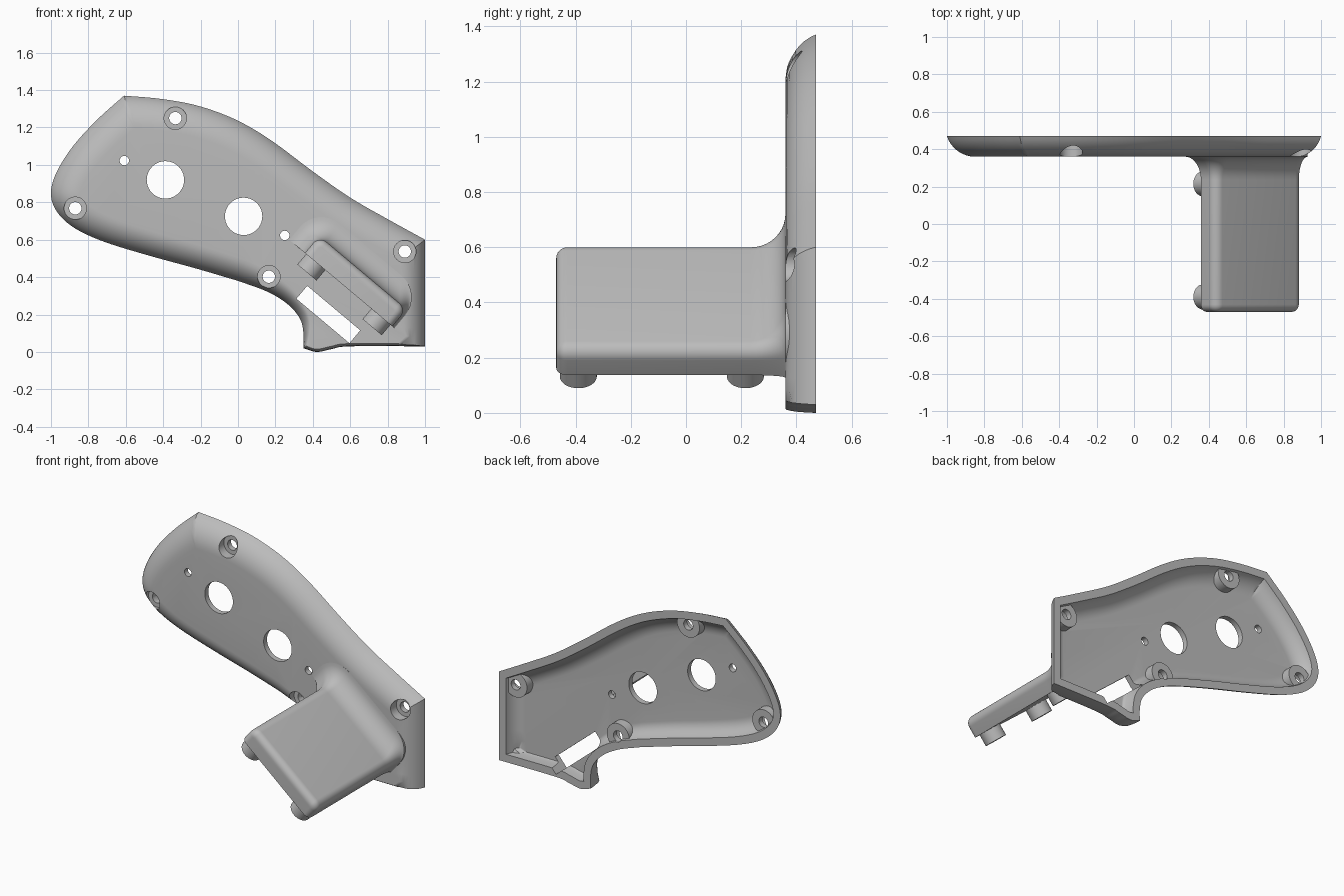
import bpy, bmesh
from math import sin, cos, radians, pi
from mathutils import Vector, Matrix

if "Cube" in bpy.data.objects:
    bpy.data.objects.remove(bpy.data.objects["Cube"])

BACK, FRONT, FLOOR = 0.47, 0.36, 0.395

grey = bpy.data.materials.new("plain grey")
grey.use_nodes = True
grey.diffuse_color = (0.5, 0.5, 0.5, 1)
grey.node_tree.nodes["Principled BSDF"].inputs["Base Color"].default_value = (0.5, 0.5, 0.5, 1)


def make_object(name, bm):
    bmesh.ops.recalc_face_normals(bm, faces=bm.faces)
    mesh = bpy.data.meshes.new(name)
    bm.to_mesh(mesh)
    bm.free()
    mesh.materials.append(grey)
    obj = bpy.data.objects.new(name, mesh)
    bpy.context.scene.collection.objects.link(obj)
    return obj


def loft(rings):
    """Skin closed rings of equal length and cap both ends."""
    bm = bmesh.new()
    loops = [[bm.verts.new(p) for p in ring] for ring in rings]
    for a, b in zip(loops, loops[1:]):
        for i in range(len(a)):
            j = (i + 1) % len(a)
            bm.faces.new((a[i], a[j], b[j], b[i]))
    bm.faces.new(loops[0])
    bm.faces.new(loops[-1])
    return bm


def cylinder(bm, start, end, radius, sides=40):
    start, end = Vector(start), Vector(end)
    axis = end - start
    turn = axis.to_track_quat('Z', 'Y').to_matrix().to_4x4()
    bmesh.ops.create_cone(bm, cap_ends=True, segments=sides, radius1=radius, radius2=radius,
                          depth=axis.length, matrix=Matrix.Translation((start + end) / 2) @ turn)


def spline(points, steps=6):
    pts = [Vector(p) for p in points]
    pts = [2 * pts[0] - pts[1]] + pts + [2 * pts[-1] - pts[-2]]
    out = []
    for a, b, c, d in zip(pts, pts[1:], pts[2:], pts[3:]):
        for k in range(steps):
            t = k / steps
            out.append(0.5 * (2 * b + (c - a) * t + (2 * a - 5 * b + 4 * c - d) * t * t
                              + (3 * b - a - 3 * c + d) * t ** 3))
    return out


# Outline of the grip: curve points, then edge rounding width at its start and end
top = [(-.61, 1.37), (-.43, 1.355), (-.25, 1.325), (-.09, 1.275), (.05, 1.21), (.2, 1.115),
       (.4, .965), (.6, .825), (.8, .71), (1, .6)]
side = [(1, .6), (1, .03)]
base = [(1, .03), (.6, .03), (.5, .015), (.42, 0), (.35, .02)]
notch = [(.35, .02), (.35, .1), (.33, .18), (.26, .26), (.15, .325), (0, .38)]
lower = [(0, .38), (-.22, .445), (-.475, .515), (-.71, .587), (-.87, .66), (-.965, .745),
         (-1, .84), (-.975, .95), (-.89, 1.09), (-.76, 1.235), (-.61, 1.37)]
outline, widths = [], []
for pts, w0, w1 in ((top, .17, .15), (side, .13, .13), (base, .015, .015),
                    (notch, .015, .12), (lower, .12, .17)):
    curve = spline(pts)
    outline += curve
    widths += [w0 + (w1 - w0) * i / len(curve) for i in range(len(curve))]
COUNT = len(outline)
edges = [(outline[(i + 1) % COUNT] - outline[i]).normalized() for i in range(COUNT)]
normals = [Vector((d.y, -d.x)) for d in edges]


def inset(wall, factor, y):
    """Outline moved inward by the wall plus a share of its rounding width."""
    ring = []
    for i in range(COUNT):
        n1, n2 = normals[i - 1], normals[i]
        d1, d2 = wall + widths[i - 1] * factor, wall + widths[i] * factor
        c = n1.dot(n2)
        if c > 0.93:
            move = (n1 * d1 + n2 * d2) / (1 + c)
        else:
            move = ((d1 - c * d2) * n1 + (d2 - c * d1) * n2) / (1 - c * c)
        ring.append(outline[i] + move)
    # Relax any stretch that has folded back on itself
    for _ in range(300):
        folded = {(i + k) % COUNT for i in range(COUNT) for k in (-1, 0, 1, 2)
                  if (ring[(i + 1) % COUNT] - ring[i]).dot(edges[i]) < 0.0005}
        if not folded:
            break
        ring = [(ring[i - 1] + ring[(i + 1) % COUNT]) / 2 if i in folded else ring[i]
                for i in range(COUNT)]
    return [(p.x, y, p.y) for p in ring]


def rounded_rings(wall, scale, y_end, steps=9):
    rings = []
    low = radians(18)
    for k in range(steps + 1):
        a = low + (pi / 2 - low) * k / steps
        depth = (sin(a) - sin(low)) / (1 - sin(low))
        rings.append(inset(wall, scale * (1 - cos(a) / cos(low)), BACK + (y_end - BACK) * depth))
    return rings


# Grip body, and the cavity that hollows it from the back
shell = make_object("grip_shell", loft(rounded_rings(0, 1, FRONT)))
cavity = make_object("cavity", loft([inset(.05, 0, BACK + .05)] + rounded_rings(.05, .65, FLOOR)))

# Screw bosses, counterbores, holes and slot
screws = [(-.335, 1.25), (-.87, .768), (.165, .402), (.892, .537)]
holes = [(-.388, .92, .1), (.03, .725, .1), (-.608, 1.023, .025), (.25, .623, .025)]
holes += [(x, z, .033) for x, z in screws]

tilt = radians(40)
along = Vector((cos(tilt), 0, -sin(tilt)))
across = Vector((sin(tilt), 0, cos(tilt)))
depth_axis = Vector((0, 1, 0))

boss_mesh, bore_mesh, hole_mesh = bmesh.new(), bmesh.new(), bmesh.new()
for x, z in screws:
    cylinder(boss_mesh, (x, .3, z), (x, .455, z), .08)
    cylinder(bore_mesh, (x, .2, z), (x, .42, z), .06)
for x, z, r in holes:
    cylinder(hole_mesh, (x, .1, z), (x, .6, z), r)
frame = Matrix((along * .37, depth_axis * .5, across * .09)).transposed().to_4x4()
bmesh.ops.create_cube(hole_mesh, size=1, matrix=Matrix.Translation((.483, .4, .2)) @ frame)
bosses = make_object("screw_bosses", boss_mesh)
bores = make_object("counterbores", bore_mesh)
cuts = make_object("through_holes", hole_mesh)

for target, cutter in ((cavity, bosses), (shell, cavity), (shell, bores), (shell, cuts)):
    cutter.hide_render = True
    mod = target.modifiers.new(cutter.name, 'BOOLEAN')
    mod.operation, mod.object, mod.solver = 'DIFFERENCE', cutter, 'EXACT'
graph = bpy.context.evaluated_depsgraph_get()
result = bpy.data.meshes.new_from_object(shell.evaluated_get(graph))
shell.modifiers.clear()
shell.data = result
for helper in (cavity, bosses, bores, cuts):
    bpy.data.objects.remove(helper)

# Tilted arm with rounded front end and a flared root; its underside stays flat
LENGTH, THICK = .61, .119
corner = Vector((.358, 0, .529))


def arm_point(u, v, y):
    return corner + along * u + across * v + depth_axis * y


def arm_ring(y, e0, e1, ev, r):
    u0, u1, v1 = -e0, LENGTH + e1, THICK + ev
    ring = [arm_point(u0, 0, y), arm_point(u1, 0, y)]
    for cu, start in ((u1 - r, 0), (u0 + r, pi / 2)):
        for k in range(9):
            a = start + k * pi / 16
            ring.append(arm_point(cu + r * cos(a), v1 - r + r * sin(a), y))
    return ring


rings = []
for k in range(7):
    a = k * pi / 12
    e = -.04 * (1 - sin(a))
    rings.append(arm_ring(-.43 - .04 * cos(a), e, e, e, .05 + e))
for k in range(11):
    a = k * pi / 20
    e = 1 - cos(a)
    rings.append(arm_ring(.235 + .125 * sin(a), .11 * e, .015 * e, .12 * e, .05 + .1 * e))
rings.append(arm_ring(.375, .11, .015, .12, .15))
arm = make_object("arm", loft(rings))

# Round feet under the arm
parts = [shell, arm]
for y, row in ((-.39, "front"), (.215, "rear")):
    for u, place in ((.075, "upper"), (.53, "lower")):
        bm = bmesh.new()
        cylinder(bm, arm_point(u, .02, y), arm_point(u, -.073, y), .067)
        parts.append(make_object(f"{row}_{place}_foot", bm))

# Smooth the curved surfaces and keep the edges crisp
bpy.ops.object.select_all(action='DESELECT')
for obj in parts:
    obj.select_set(True)
bpy.context.view_layer.objects.active = shell
bpy.ops.object.shade_smooth_by_angle(angle=radians(30))
